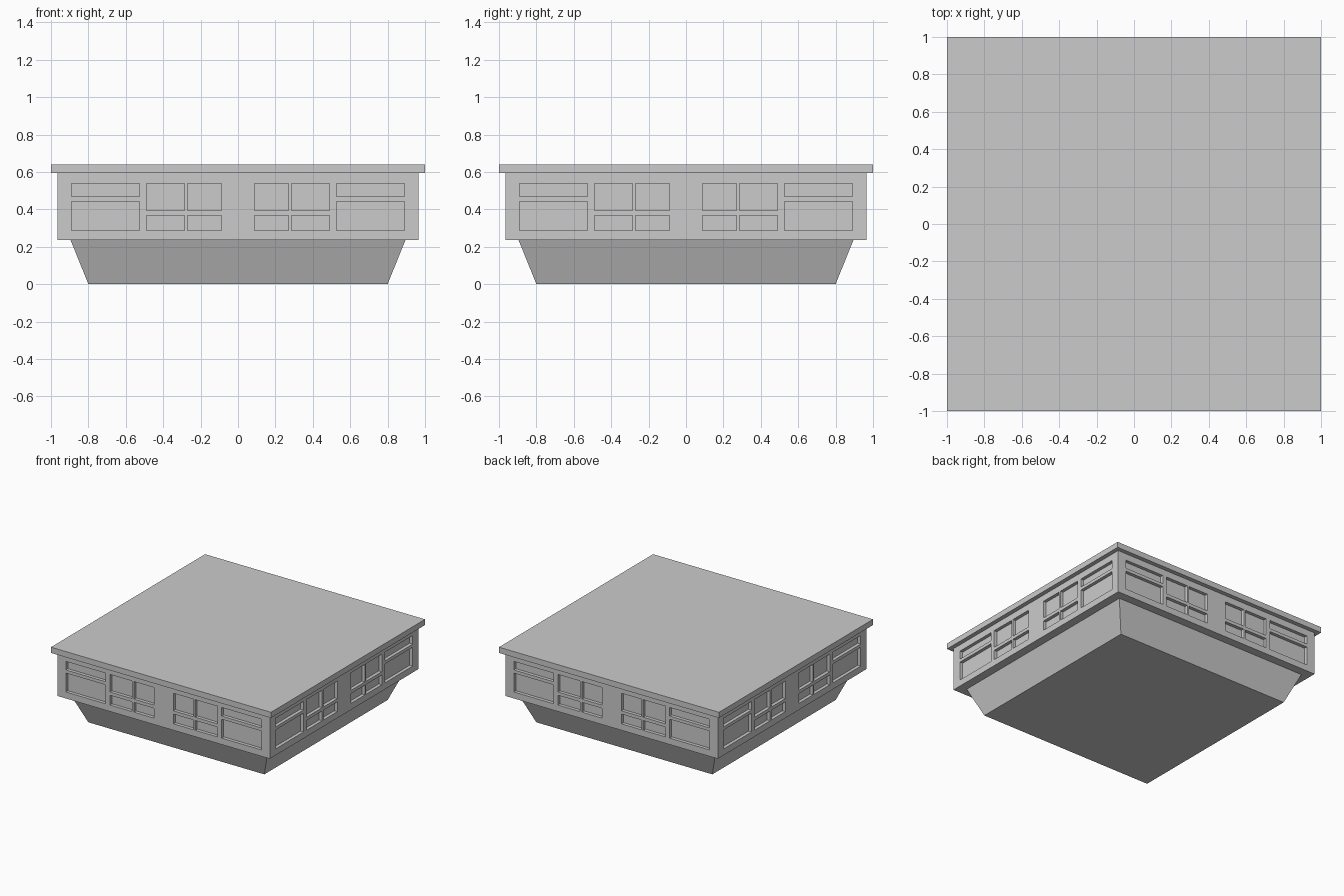
import bpy, bmesh
from math import pi
from mathutils import Matrix, Vector

if "Cube" in bpy.data.objects:
    bpy.data.objects.remove(bpy.data.objects["Cube"])

Z_BODY, Z_SLAB, Z_TOP = 0.235, 0.593, 0.64
HALF_BODY, DEPTH = 0.965, 0.027


def add_box(bm, lo, hi, matrix=Matrix()):
    lo, hi = Vector(lo), Vector(hi)
    size = hi - lo
    m = matrix @ Matrix.Translation((lo + hi) / 2) @ Matrix.Diagonal((*size, 1))
    return bmesh.ops.create_cube(bm, size=1, matrix=m)["verts"]


def make_object(name, bm):
    bmesh.ops.recalc_face_normals(bm, faces=bm.faces[:])
    mesh = bpy.data.meshes.new(name)
    bm.to_mesh(mesh)
    bm.free()
    obj = bpy.data.objects.new(name, mesh)
    bpy.context.collection.objects.link(obj)
    return obj


def square_block(name, bottom, top, z0, z1):
    """Square block whose half-width may change from bottom to top."""
    bm = bmesh.new()
    for v in add_box(bm, (-1, -1, z0), (1, 1, z1)):
        half = bottom if v.co.z < (z0 + z1) / 2 else top
        v.co.x *= half
        v.co.y *= half
    return make_object(name, bm)


# Tapered foot, main body and overhanging top slab
square_block("tapered_base", 0.8, 0.895, 0, Z_BODY)
body = square_block("body", HALF_BODY, HALF_BODY, Z_BODY, Z_SLAB)
square_block("top_slab", 1, 1, Z_SLAB, Z_TOP)

# Recessed panels: x range with its two z ranges, mirrored, on all four sides
columns = [
    (0.089, 0.270, [(0.288, 0.368), (0.395, 0.539)]),
    (0.286, 0.489, [(0.288, 0.368), (0.395, 0.539)]),
    (0.527, 0.890, [(0.288, 0.443), (0.469, 0.539)]),
]
bm = bmesh.new()
for side in range(4):
    turn = Matrix.Rotation(side * pi / 2, 4, "Z")
    for x0, x1, rows in columns:
        for z0, z1 in rows:
            for a, b in ((x0, x1), (-x1, -x0)):
                add_box(bm, (a, -HALF_BODY - 0.05, z0),
                        (b, -HALF_BODY + DEPTH, z1), turn)
cutter = make_object("panel_cutter", bm)
cutter.hide_render = True

# Cut the panels into the body
mod = body.modifiers.new("panels", "BOOLEAN")
mod.operation = "DIFFERENCE"
mod.solver = "EXACT"
mod.object = cutter
bpy.context.view_layer.objects.active = body
bpy.ops.object.modifier_apply(modifier=mod.name)
bpy.data.objects.remove(cutter)
